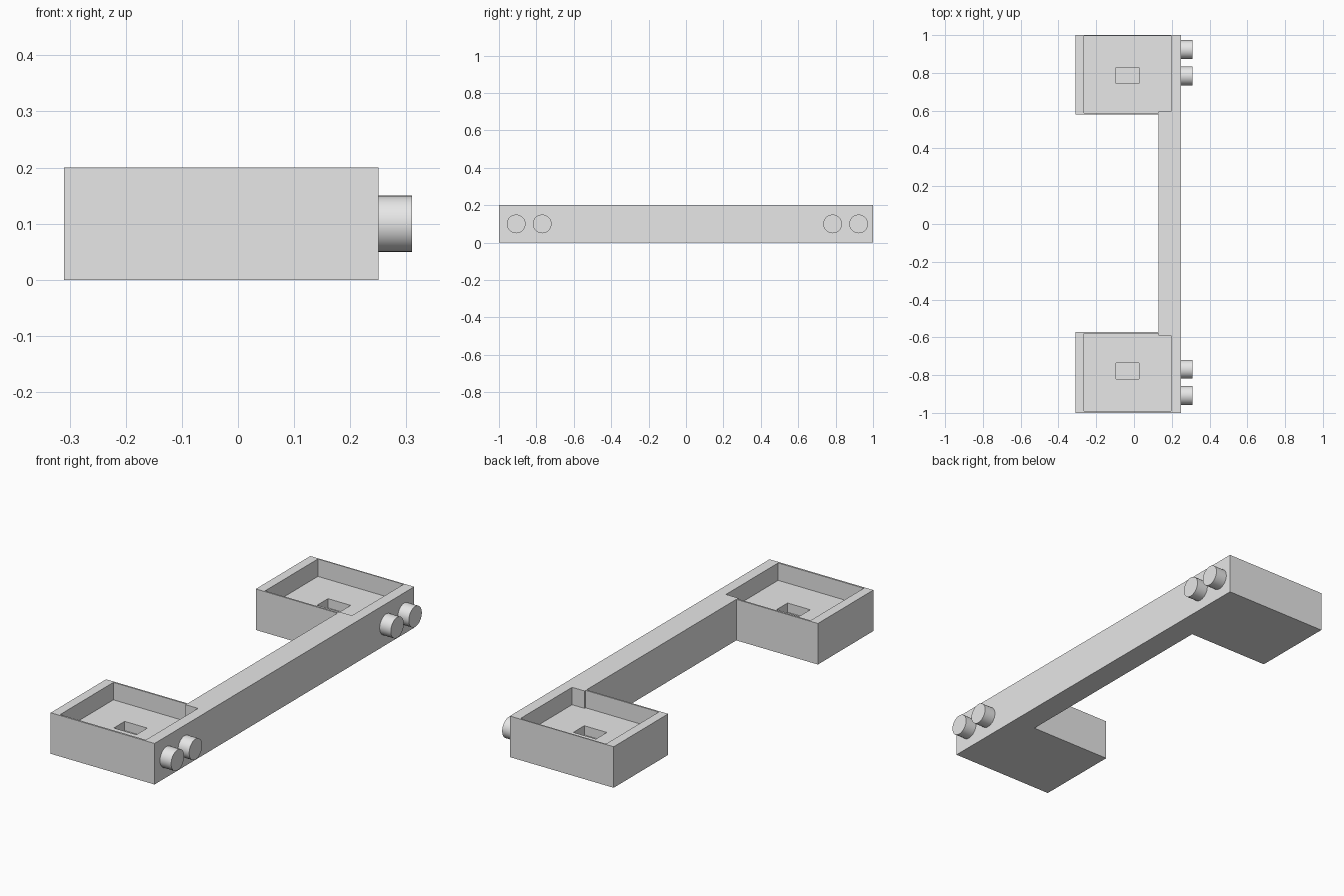
import bpy, bmesh, math
from mathutils import Matrix

cube = bpy.data.objects.get("Cube")
if cube:
    bpy.data.objects.remove(cube, do_unlink=True)

grey = bpy.data.materials.new("light grey")
grey.use_nodes = True
grey.diffuse_color = (0.8, 0.8, 0.8, 1)
grey.node_tree.nodes["Principled BSDF"].inputs["Base Color"].default_value = (0.8, 0.8, 0.8, 1)


def make_object(name, bm):
    bmesh.ops.recalc_face_normals(bm, faces=bm.faces)
    mesh = bpy.data.meshes.new(name)
    bm.to_mesh(mesh)
    bm.free()
    mesh.materials.append(grey)
    obj = bpy.data.objects.new(name, mesh)
    bpy.context.collection.objects.link(obj)
    return obj


def prism(name, outline, bottom, top):
    """Extrude an xy outline from bottom to top."""
    bm = bmesh.new()
    face = bm.faces.new([bm.verts.new((x, y, bottom)) for x, y in outline])
    new = bmesh.ops.extrude_face_region(bm, geom=[face])["geom"]
    verts = [v for v in new if isinstance(v, bmesh.types.BMVert)]
    bmesh.ops.translate(bm, verts=verts, vec=(0, 0, top - bottom))
    return make_object(name, bm)


def cut(target, cutter):
    cutter.hide_render = True
    mod = target.modifiers.new("cut", "BOOLEAN")
    mod.operation, mod.solver, mod.object = "DIFFERENCE", "EXACT", cutter
    bpy.context.view_layer.objects.active = target
    bpy.ops.object.modifier_apply(modifier=mod.name)
    bpy.data.objects.remove(cutter, do_unlink=True)


HEIGHT, FLOOR, POCKET_FLOOR = 0.2, 0.115, 0.07
LEFT, RIGHT, BAR = -0.31, 0.25, 0.13

# C-shaped body: two trays joined by a side bar
body = prism("tray_body", [(LEFT, -1), (RIGHT, -1), (RIGHT, 1), (LEFT, 1),
                           (LEFT, 0.58), (BAR, 0.58), (BAR, -0.573), (LEFT, -0.573)], 0, HEIGHT)

# Per tray: cavity inner edge, bar end, cavity outer edge, pocket edges, knob centres
trays = [(0.588, 0.596, 0.994, 0.745, 0.829, (0.784, 0.923)),
         (-0.581, -0.589, -0.991, -0.821, -0.737, (-0.769, -0.908))]
for inner, bar_end, outer, p0, p1, knobs in trays:
    # Open cavity, notched where the bar runs into it
    cut(body, prism("cavity_cutter", [(-0.265, inner), (BAR, inner), (BAR, bar_end),
                                      (0.197, bar_end), (0.197, outer), (-0.265, outer)],
                    FLOOR, HEIGHT + 0.1))
    # Small pocket in the tray floor
    cut(body, prism("pocket_cutter", [(-0.095, p0), (0.027, p0), (0.027, p1), (-0.095, p1)],
                    POCKET_FLOOR, HEIGHT + 0.1))
    # Round knobs on the bar's outer side
    for y in knobs:
        bm = bmesh.new()
        place = Matrix.Translation((RIGHT + 0.03, y, 0.1)) @ Matrix.Rotation(math.pi / 2, 4, "Y")
        bmesh.ops.create_cone(bm, cap_ends=True, segments=48, radius1=0.05, radius2=0.05,
                              depth=0.06, matrix=place)
        knob = make_object("knob", bm)
        bpy.ops.object.select_all(action="DESELECT")
        knob.select_set(True)
        bpy.context.view_layer.objects.active = knob
        bpy.ops.object.shade_smooth_by_angle(angle=math.radians(30))
